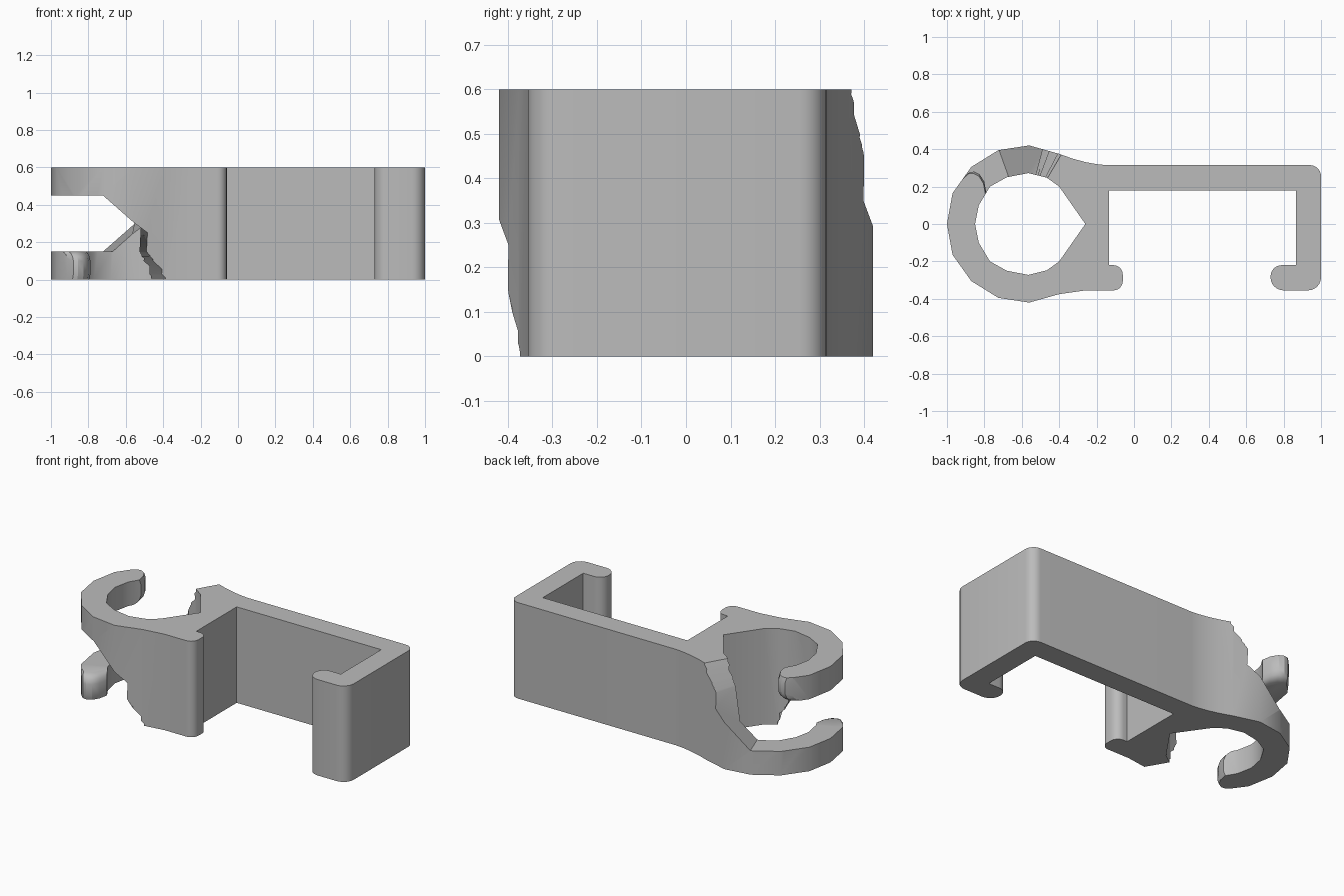
import bpy, bmesh, math

cube = bpy.data.objects.get("Cube")
if cube:
    bpy.data.objects.remove(cube, do_unlink=True)

H = 0.6  # clip height


def loft(name, layers):
    """Closed solid through equal-length rings of points."""
    bm = bmesh.new()
    rings = [[bm.verts.new(p) for p in ring] for ring in layers]
    n = len(rings[0])
    for a, b in zip(rings, rings[1:]):
        for i in range(n):
            j = (i + 1) % n
            bm.faces.new((a[i], a[j], b[j], b[i]))
    bm.faces.new(rings[0][::-1])
    bm.faces.new(rings[-1])
    bmesh.ops.recalc_face_normals(bm, faces=bm.faces)
    mesh = bpy.data.meshes.new(name)
    bm.to_mesh(mesh)
    bm.free()
    obj = bpy.data.objects.new(name, mesh)
    bpy.context.collection.objects.link(obj)
    return obj


def prism(name, outline, z0, z1):
    return loft(name, [[(x, y, z) for x, y in outline] for z in (z0, z1)])


def arc(cx, cy, r, start, end, steps=6):
    angles = [math.radians(start + (end - start) * i / steps) for i in range(steps + 1)]
    return [(cx + r * math.cos(a), cy + r * math.sin(a)) for a in angles]


def flip(points):
    return [(x, -y) for x, y in reversed(points)]


# Body outline: faceted ring joined to a channel with two lips
ring_back = [(-.40, .375), (-.56, .42), (-.725, .395), (-.87, .305), (-.97, .165)]
outline = ring_back + [(-1, 0)] + flip(ring_back) + [(-.26, -.355)]
outline += arc(-.11, -.305, .05, -90, 0) + arc(-.11, -.27, .05, 0, 90)
outline += [(-.135, -.22), (-.135, .18), (.865, .18), (.865, -.22)]
outline += arc(.79, -.28, .06, 90, 180) + arc(.80, -.285, .07, 180, 270)
outline += arc(.93, -.285, .07, -90, 0) + arc(.94, .255, .06, 0, 90)
outline += [(-.15, .315), (-.20, .32), (-.26, .331), (-.33, .35)]
body = prism("clip_body", outline, 0, H)

# Ring opening with a pointed inner side
hole_back = [(-.40, .20), (-.465, .247), (-.565, .272), (-.68, .25), (-.77, .20), (-.83, .10)]
hole = [(-.26, 0)] + hole_back + [(-.85, 0)] + flip(hole_back)
cutters = [prism("ring_opening_cutter", hole, -.1, H + .1)]

# Gap between the two hooks
gap = [(-1.2, -.6), (-.75, -.6), (-.75, .6), (-1.2, .6)]
cutters.append(prism("hook_gap_cutter", gap, .15, .45))

# Slanted slot beside a hook, with a rounded hook tip on its outer side
tip = [(-1, .6), (-.97, .30), (-.91, .25), (-.88, .277), (-.855, .28),
       (-.825, .265), (-.80, .225), (-.79, .17), (-.72, 0)]
levels = [(.15, .05), (.45, .05), (.46, .025), (.475, .01), (.50, 0),
          (.57, 0), (.60, .01), (.65, .02)]


def slot(name, front):
    layers = []
    for z, inset in levels:
        t = (z - .15) / .45
        near, far = -.58 - .026 * t, -.795 + .539 * t
        ring = [(near, 0), (far, .6)]
        ring += [(x - .5 * inset, y - .85 * inset) for x, y in tip]
        layers.append([(x, -y, H - z) if front else (x, y, z) for x, y in ring])
    return loft(name, layers)


cutters += [slot("back_slot_cutter", False), slot("front_slot_cutter", True)]

# Cut the body, then remove the helpers
bpy.ops.object.select_all(action="DESELECT")
body.select_set(True)
bpy.context.view_layer.objects.active = body
for cutter in cutters:
    cutter.hide_render = True
    mod = body.modifiers.new(cutter.name, "BOOLEAN")
    mod.operation = "DIFFERENCE"
    mod.solver = "EXACT"
    mod.object = cutter
    bpy.ops.object.modifier_apply(modifier=mod.name)
for cutter in cutters:
    bpy.data.objects.remove(cutter, do_unlink=True)

# Plain grey finish
grey = bpy.data.materials.new("light_grey")
grey.use_nodes = True
colour = (.5, .5, .5, 1)
grey.diffuse_color = colour
grey.node_tree.nodes["Principled BSDF"].inputs["Base Color"].default_value = colour
body.data.materials.clear()
body.data.materials.append(grey)
for face in body.data.polygons:
    face.material_index = 0
bpy.ops.object.shade_smooth_by_angle(angle=math.radians(30))
